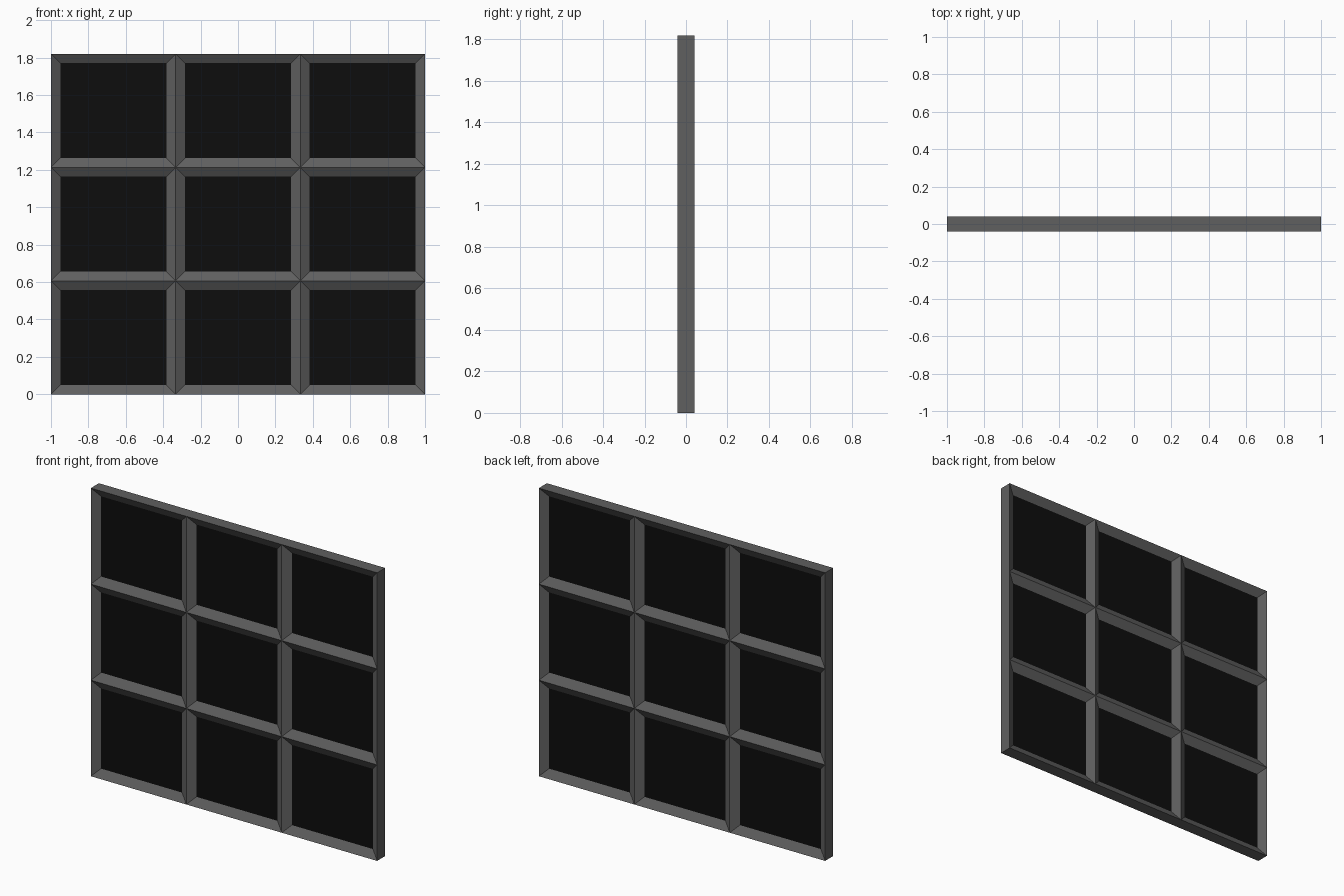
import bpy, bmesh
from mathutils import Matrix

if "Cube" in bpy.data.objects:
    bpy.data.objects.remove(bpy.data.objects["Cube"])

W, H, T = 2.0, 1.82, 0.08      # overall width, height, thickness
N = 3                          # cells per side
INSET, DEPTH = 0.05, 0.03      # bevel width and recess depth


def material(name, v):
    m = bpy.data.materials.new(name)
    m.diffuse_color = (v, v, v, 1)
    m.use_nodes = True
    m.node_tree.nodes["Principled BSDF"].inputs["Base Color"].default_value = m.diffuse_color
    return m


def add_object(name, bm, mat):
    me = bpy.data.meshes.new(name)
    bm.to_mesh(me)
    bm.free()
    me.materials.append(mat)
    ob = bpy.data.objects.new(name, me)
    bpy.context.collection.objects.link(ob)
    return ob


grey = material("frame grey", 0.115)
black = material("pane black", 0.004)

# Frame: a 3x3 slab whose front and back cells are inset into sloping mouldings
bm = bmesh.new()
bmesh.ops.create_grid(bm, x_segments=N, y_segments=N, size=1)
for v in bm.verts:
    v.co = (v.co.x * W / 2, -T / 2, (v.co.y + 1) * H / 2)
ext = bmesh.ops.extrude_face_region(bm, geom=bm.faces[:], use_keep_orig=True)
for g in ext["geom"]:
    if isinstance(g, bmesh.types.BMVert):
        g.co.y = T / 2
bmesh.ops.recalc_face_normals(bm, faces=bm.faces[:])
cells = [f for f in bm.faces if abs(f.normal.y) > 0.9]
bmesh.ops.inset_individual(bm, faces=cells, thickness=INSET, depth=-DEPTH,
                           use_even_offset=True)
# open the cells; the panes fill them
bmesh.ops.delete(bm, geom=cells, context='FACES_ONLY')
add_object("frame", bm, grey)

# Panes: thin dark plates filling each opening
cw, ch = W / N, H / N
for i in range(N):
    for j in range(N):
        bm = bmesh.new()
        size = Matrix.Diagonal((cw - 2 * INSET, T - 2 * DEPTH, ch - 2 * INSET, 1))
        pos = Matrix.Translation((-W / 2 + (i + 0.5) * cw, 0, (j + 0.5) * ch))
        bmesh.ops.create_cube(bm, size=1, matrix=pos @ size)
        add_object(f"pane_{j + 1}_{i + 1}", bm, black)
